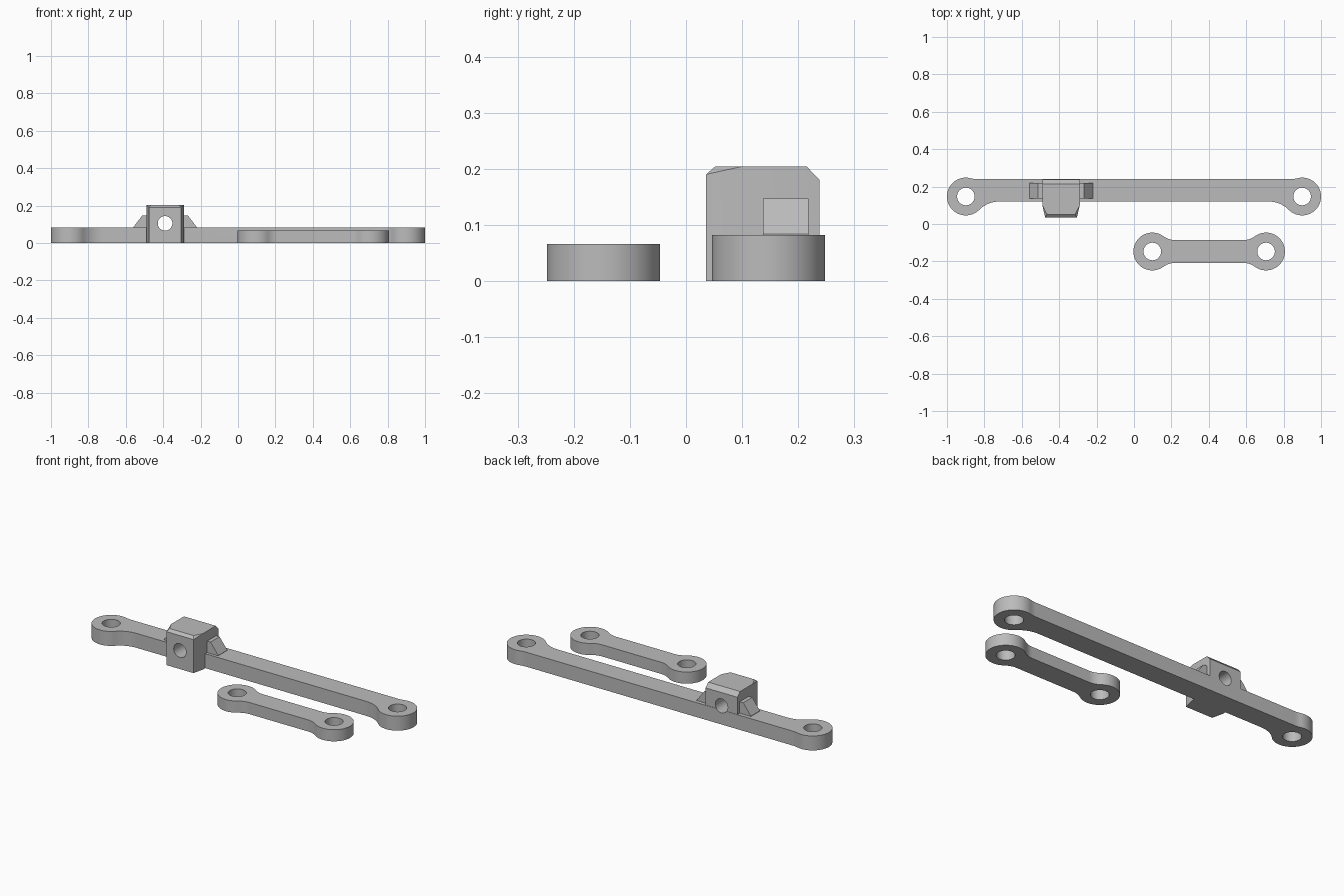
import bpy
import bmesh
from math import atan2, cos, sin, sqrt, pi, radians
from mathutils import Matrix, Vector

cube = bpy.data.objects.get("Cube")
if cube:
    bpy.data.objects.remove(cube, do_unlink=True)

grey = bpy.data.materials.new("plain grey")
grey.use_nodes = True
grey.diffuse_color = (0.5, 0.5, 0.5, 1)
grey.node_tree.nodes["Principled BSDF"].inputs["Base Color"].default_value = (0.5, 0.5, 0.5, 1)


def finish(name, bm):
    bmesh.ops.recalc_face_normals(bm, faces=bm.faces[:])
    mesh = bpy.data.meshes.new(name)
    bm.to_mesh(mesh)
    bm.free()
    mesh.materials.append(grey)
    obj = bpy.data.objects.new(name, mesh)
    bpy.context.collection.objects.link(obj)
    return obj


def activate(obj):
    bpy.ops.object.select_all(action='DESELECT')
    obj.select_set(True)
    bpy.context.view_layer.objects.active = obj


def drill(obj, centre, radius, axis):
    """Cut a round hole through obj along the given axis."""
    bm = bmesh.new()
    turn = Vector((0, 0, 1)).rotation_difference(Vector(axis)).to_matrix().to_4x4()
    bmesh.ops.create_cone(bm, cap_ends=True, segments=48, radius1=radius, radius2=radius,
                          depth=1, matrix=Matrix.Translation(centre) @ turn)
    cutter = finish("hole_cutter", bm)
    cutter.hide_render = True
    mod = obj.modifiers.new("hole", 'BOOLEAN')
    mod.operation, mod.solver, mod.object = 'DIFFERENCE', 'EXACT', cutter
    activate(obj)
    bpy.ops.object.modifier_apply(modifier=mod.name)
    bpy.data.objects.remove(cutter, do_unlink=True)


def prism(name, outline, offset):
    bm = bmesh.new()
    face = bm.faces.new([bm.verts.new(p) for p in outline])
    new = bmesh.ops.extrude_face_region(bm, geom=[face])["geom"]
    bmesh.ops.translate(bm, vec=offset, verts=[v for v in new if isinstance(v, bmesh.types.BMVert)])
    return finish(name, bm)


def corner(half, radius, edge, fillet):
    """Straight edge, concave fillet, then round eye, for one quarter of a link."""
    dx = sqrt((radius + fillet) ** 2 - (edge + fillet) ** 2)
    theta = atan2(edge + fillet, -dx)
    pts = []
    for i in range(10):
        a = -pi / 2 + (theta - pi / 2) * i / 10
        pts.append((half - dx + fillet * cos(a), edge + fillet + fillet * sin(a)))
    for i in range(25):
        a = theta * (1 - i / 24)
        pts.append((half + radius * cos(a), radius * sin(a)))
    return pts


def link(name, cx, cy, half, height, upper, lower, fillet):
    top = corner(half, 0.101, upper, fillet)
    low = [(x, -y) for x, y in corner(half, 0.101, lower, fillet)]
    right = top + low[-2::-1]
    left = [(-x, y) for x, y in reversed(right)]
    obj = prism(name, [(cx + x, cy + y, 0) for x, y in right + left], (0, 0, height))
    for side in (-1, 1):
        drill(obj, (cx + side * half, cy, 0), 0.047, (0, 0, 1))
    return obj


# Two flat links with round eyes
long_link = link("long_link", 0, 0.147, 0.899, 0.082, 0.093, 0.027, 0.15)
short_link = link("short_link", 0.402, -0.147, 0.304, 0.066, 0.061, 0.061, 0.1)

# Pivot block with chamfered top and tapered nose
BX = -0.39
bm = bmesh.new()
for s in (-1, 1):
    for x, y, z in ((0.1, 0.238, 0), (0.1, 0.238, 0.18), (0.1, 0.215, 0.204), (0.1, 0.1, 0.204),
                    (0.1, 0.1, 0), (0.085, 0.036, 0), (0.085, 0.036, 0.19), (0.075, 0.052, 0.204)):
        bm.verts.new((BX + s * x, y, z))
bmesh.ops.convex_hull(bm, input=bm.verts[:])
bmesh.ops.dissolve_limit(bm, angle_limit=radians(1), verts=bm.verts[:], edges=bm.edges[:])
block = finish("pivot_block", bm)

# Cross hole through block and link
for part in (block, long_link):
    drill(part, (BX, 0.14, 0.105), 0.039, (0, 1, 0))

# Sloped gussets on either side of the block
parts = [long_link, short_link, block]
for s, label in ((-1, "right"), (1, "left")):
    shape = ((0.09, 0.075), (0.17, 0.075), (0.17, 0.084), (0.122, 0.147), (0.09, 0.147))
    parts.append(prism(label + "_gusset", [(BX + s * x, 0.137, z) for x, z in shape], (0, 0.081, 0)))

for part in parts:
    activate(part)
    bpy.ops.object.shade_smooth_by_angle(angle=radians(25))
